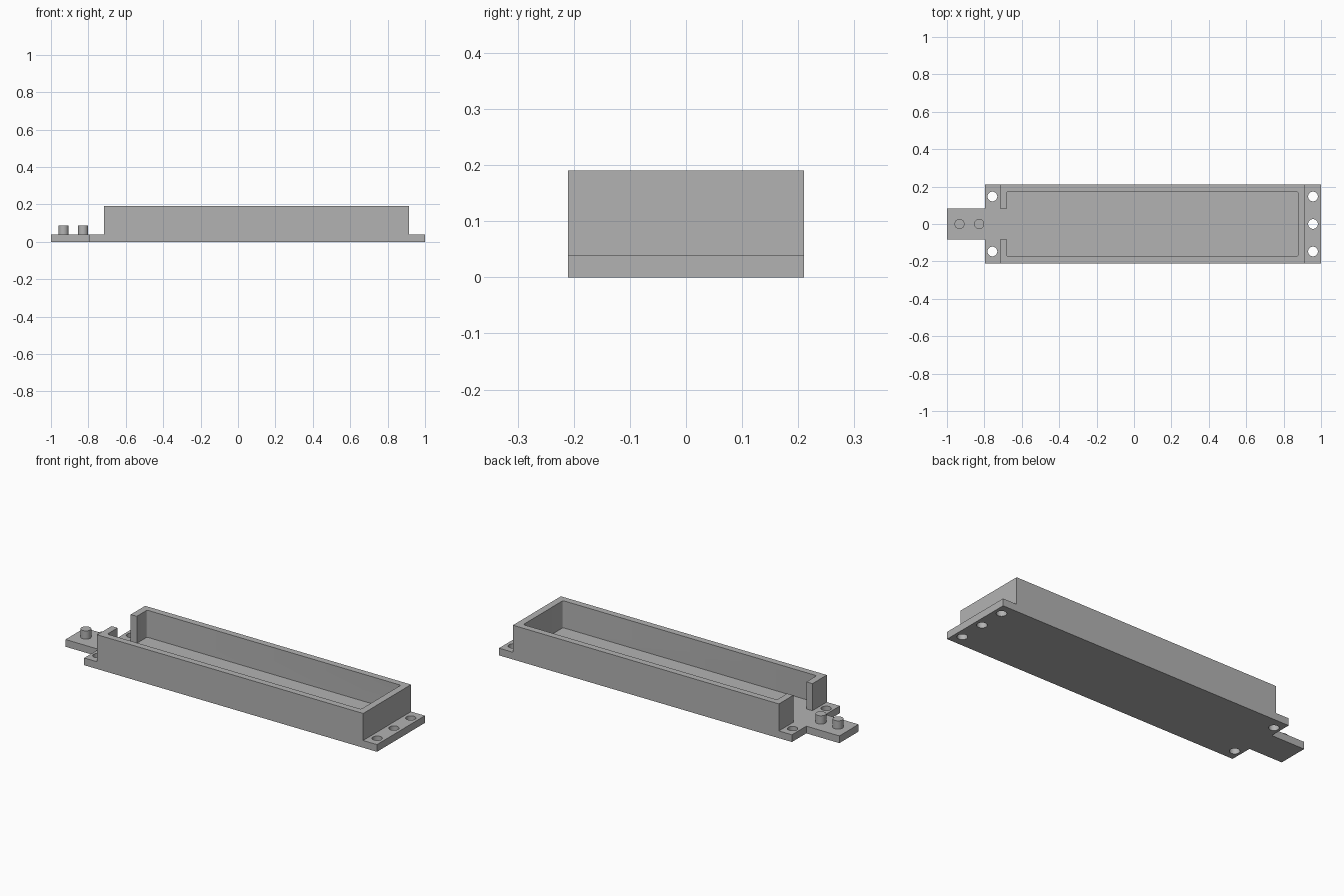
import bpy
import bmesh
import math

cube = bpy.data.objects.get("Cube")
if cube:
    bpy.data.objects.remove(cube, do_unlink=True)

# Single grey plastic colour
GREY = (0.45, 0.45, 0.45, 1)
grey = bpy.data.materials.new("plain grey")
grey.use_nodes = True
grey.diffuse_color = GREY
grey.node_tree.nodes["Principled BSDF"].inputs["Base Color"].default_value = GREY

FLOOR, RIM, HALF_WIDTH, TONGUE = 0.04, 0.19, 0.21, 0.084


def prism(name, outline, z0, z1, rounding=0):
    """Extrude an outline upwards, optionally rounding its vertical edges."""
    bm = bmesh.new()
    base = bm.faces.new([bm.verts.new((x, y, z0)) for x, y in outline])
    top = bmesh.ops.extrude_face_region(bm, geom=[base])["geom"]
    bmesh.ops.translate(bm, vec=(0, 0, z1 - z0),
                        verts=[v for v in top if isinstance(v, bmesh.types.BMVert)])
    if rounding:
        upright = [e for e in bm.edges if abs(e.verts[0].co.z - e.verts[1].co.z) > 0.001]
        bmesh.ops.bevel(bm, geom=upright, offset=rounding, segments=4,
                        profile=0.5, affect='EDGES')
    bmesh.ops.recalc_face_normals(bm, faces=bm.faces)
    mesh = bpy.data.meshes.new(name)
    bm.to_mesh(mesh)
    bm.free()
    mesh.materials.append(grey)
    obj = bpy.data.objects.new(name, mesh)
    bpy.context.collection.objects.link(obj)
    return obj


def block(name, x0, x1, half, z0, z1, rounding=0):
    return prism(name, [(x0, -half), (x1, -half), (x1, half), (x0, half)], z0, z1, rounding)


def disc(name, x, y, radius, z0, z1):
    steps = [i * math.tau / 32 for i in range(32)]
    return prism(name, [(x + radius * math.cos(a), y + radius * math.sin(a)) for a in steps], z0, z1)


def combine(target, tool, operation):
    """Apply a boolean and discard the tool."""
    mod = target.modifiers.new("boolean", 'BOOLEAN')
    mod.operation, mod.object, mod.solver = operation, tool, 'EXACT'
    bpy.context.view_layer.objects.active = target
    bpy.ops.object.modifier_apply(modifier=mod.name)
    bpy.data.objects.remove(tool, do_unlink=True)


# Tray walls: a block with a rounded cavity and a doorway at one end
tray = block("tray_walls", -0.717, 0.915, HALF_WIDTH, 0, RIM)
combine(tray, block("cavity", -0.68, 0.877, 0.174, FLOOR, 0.3, 0.01), 'DIFFERENCE')
combine(tray, block("doorway", -0.8, -0.6, TONGUE, FLOOR, 0.3), 'DIFFERENCE')

# Base plate with a narrow tongue
side = [(-1, TONGUE), (-0.797, TONGUE), (-0.797, HALF_WIDTH), (1, HALF_WIDTH)]
base = prism("base_plate", side + [(x, -y) for x, y in reversed(side)], 0, FLOOR)
combine(base, tray, 'UNION')
base.name = "tray_with_base"

# Screw holes through both flanges
for x, y in [(0.957, -0.147), (0.957, 0), (0.957, 0.147), (-0.757, -0.147), (-0.757, 0.147)]:
    combine(base, disc("screw_hole", x, y, 0.026, -0.1, 0.1), 'DIFFERENCE')

# Pegs on the tongue
pegs = [disc(f"{place}_peg", x, 0, 0.027, FLOOR, 0.086)
        for place, x in (("outer", -0.933), ("inner", -0.828))]

# Smooth round surfaces, keep corners sharp
bpy.ops.object.select_all(action='DESELECT')
for obj in [base] + pegs:
    obj.select_set(True)
bpy.context.view_layer.objects.active = base
bpy.ops.object.shade_smooth_by_angle(angle=math.radians(30))
